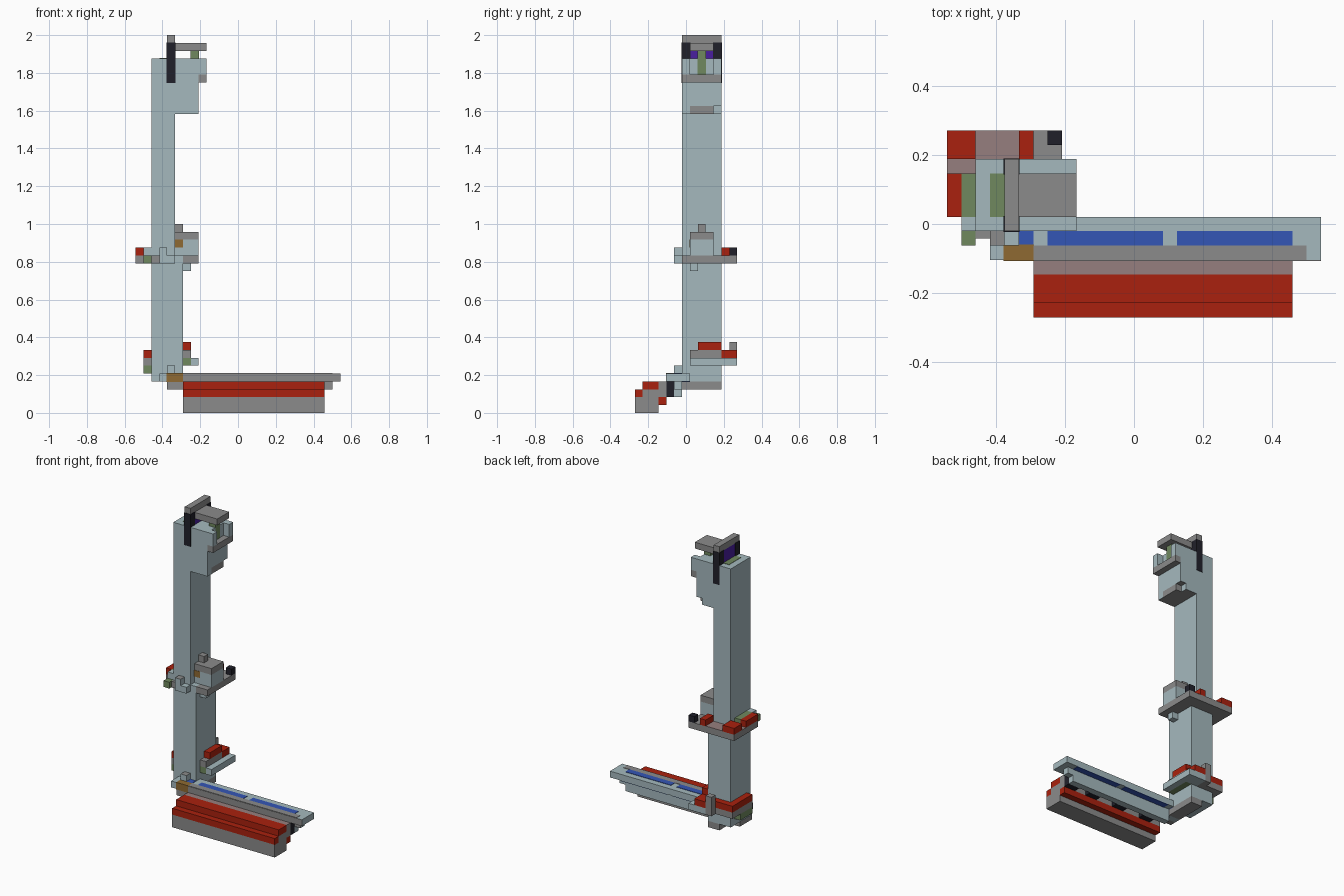
import bpy
import bmesh
from mathutils import Vector

if "Cube" in bpy.data.objects:
    bpy.data.objects.remove(bpy.data.objects["Cube"], do_unlink=True)

UNIT = 2 / 48                      # one grid cell
ORIGIN = Vector((13, 6.5, 0))      # grid point that lands on the centre


def linear(c):
    return c / 12.92 if c <= 0.04045 else ((c + 0.055) / 1.055) ** 2.4


def material(name, hex_code):
    rgb = [linear(int(hex_code[i:i + 2], 16) / 255) for i in (0, 2, 4)]
    mat = bpy.data.materials.new(name)
    mat.use_nodes = True
    mat.diffuse_color = (*rgb, 1)
    mat.node_tree.nodes["Principled BSDF"].inputs["Base Color"].default_value = (*rgb, 1)
    return mat


pale = material("pale blue", "A5B9BE")
grey = material("grey", "8B8B8B")
red = material("red", "AA210E")
mauve = material("mauve", "967F7E")
green = material("green", "70895F")
brown = material("brown", "8F6A32")
black = material("black", "20202A")
blue = material("blue", "3456B6")
purple = material("purple", "4A1FA0")

SIDES = {"right": (1, 0, 0), "left": (-1, 0, 0), "back": (0, 1, 0),
         "front": (0, -1, 0), "top": (0, 0, 1), "bottom": (0, 0, -1)}


def box(name, x, y, z, mat, pad=0, **sides):
    """Box between grid coordinates; named sides may take another colour."""
    low = Vector((x[0], y[0], z[0])) - Vector((pad, pad, pad))
    high = Vector((x[1], y[1], z[1])) + Vector((pad, pad, pad))
    bm = bmesh.new()
    bmesh.ops.create_cube(bm, size=1)
    for v in bm.verts:
        v.co = [(low[i] if v.co[i] < 0 else high[i]) - ORIGIN[i] for i in range(3)]
        v.co *= UNIT
    bm.normal_update()
    mesh = bpy.data.meshes.new(name)
    mesh.materials.append(mat)
    for side, colour in sides.items():
        mesh.materials.append(colour)
        for f in bm.faces:
            if f.normal.dot(Vector(SIDES[side])) > 0.9:
                f.material_index = len(mesh.materials) - 1
    bm.to_mesh(mesh)
    bm.free()
    obj = bpy.data.objects.new(name, mesh)
    bpy.context.collection.objects.link(obj)
    return obj


PAINT = 0.06  # thickness of painted plates in cells

# Column and foot
box("lower_column", (2, 6), (6, 11), (4, 20), pale)
box("upper_column", (2, 5), (6, 11), (20, 45), pale)
box("foot", (4, 6), (6, 11), (3, 4), grey)

# Head with prongs and ledge
box("head", (5, 7), (6, 11), (38, 45), pale, bottom=grey)
box("head_front", (7, 8), (6, 11), (39, 45), pale, bottom=grey)
box("head_lip", (7, 8), (7, 10), (38, 39), grey)
box("head_lip_corner", (7, 8), (6, 7), (38, 39), pale, bottom=grey)
box("head_ledge", (8, 9), (6, 11), (42, 43), grey, front=grey)
for name, y in (("front", 6), ("back", 10)):
    box(name + "_prong", (8, 9), (y, y + 1), (43, 45), pale)
    box(name + "_strap", (4, 5), (y, y + 1), (42, 47), black, PAINT)

# Cap
box("cap_bar", (4, 5), (6, 11), (47, 48), grey)
box("cap_slab", (5, 9), (7, 10), (46, 47), grey)
box("cap_core", (4, 5), (7, 10), (45, 47), purple)
box("cap_post", (7, 8), (8, 9), (43, 46), green, PAINT)
box("column_top_patch", (3, 4), (7, 10), (45, 45 + PAINT), green)

# Middle collar
box("collar_right", (6, 8), (6, 11), (19, 20), grey)
box("collar_back", (0, 8), (11, 13), (19, 20), grey)
box("collar_left", (0, 2), (7, 11), (19, 20), grey, top=mauve)
box("collar_back_inlay", (2, 5), (11, 13), (20, 20 + PAINT), mauve)
box("collar_back_red", (5, 6), (11, 13), (20, 21), red)
box("collar_corner_red", (0, 2), (11, 13), (20, 21), red)
box("collar_left_red", (0, 1), (7, 10), (20, 21), red)
box("collar_left_green", (1, 2), (7, 10), (20, 21), green)
box("collar_black_knob", (7, 8), (12, 13), (20, 21), black)
box("collar_left_corner", (1, 2), (6, 7), (19, 21), pale)
box("collar_front_green", (1, 2), (5, 6), (19, 20), green, bottom=grey)
box("collar_front_band", (2, 3), (5.5, 6), (19, 20), grey)
box("collar_front_block", (3, 5), (5, 6), (19, 20), pale, bottom=grey)
box("collar_front_knob", (3, 4), (5, 6), (20, 21), pale, top=grey)
box("collar_lower_tab", (6, 7), (7, 8), (18, 19), pale)

# Box on the collar
box("collar_box", (5, 8), (7, 10), (20, 22), pale)
box("collar_box_lid", (5, 8), (7, 10), (22, 23), grey)
box("collar_box_knob", (5, 6), (8, 9), (23, 24), grey)
box("collar_box_latch", (5, 6), (7 - PAINT, 7), (21, 22), brown)

# Lower collar
box("low_right_green", (6, 7), (7, 11), (6, 7), green)
box("low_right_step", (7, 8), (7, 11), (6, 7), pale)
box("low_right_band", (6, 7), (7, 11), (7, 8), grey)
box("low_right_red", (6, 7), (8, 11), (8, 9), red)
box("low_back_step", (5, 8), (11, 13), (6, 7), pale)
box("low_back_red", (5, 7), (11, 13), (7, 8), red)
box("low_back_post", (4, 5), (12, 13), (6, 9), grey)
box("low_back_band", (1, 5), (11, 12), (6, 7), grey)
box("low_back_red_band", (1, 5), (11, 12), (7, 8), red)
box("low_left_band", (1, 2), (7, 11), (6, 7), grey)
box("low_left_red", (1, 2), (7, 11), (7, 8), red)
box("low_left_green", (1, 2), (7, 10), (5, 6), green)

# Long rail with stripes
box("rail", (3, 26), (4, 7), (4, 5), pale)
box("rail_front_face", (6, 26), (4 - PAINT, 4), (4, 5), grey)
box("rail_top_stripe", (6, 25), (4, 5), (5, 5 + PAINT), grey)
box("rail_brown_corner", (4, 6), (4, 5), (4, 5), brown, PAINT)
for x in ((5, 6), (7, 15), (16, 24)):
    box("rail_blue_stripe", x, (5, 6), (5, 5 + PAINT), blue)
    box("rail_blue_underside", x, (6, 7), (4 - PAINT, 4), blue)
box("rail_knob", (4, 5), (5, 6), (5, 6), pale, top=grey)
box("rail_under_step", (4, 25), (5, 6), (3, 4), pale, front=grey, right=pale)
box("rail_keel", (6, 24), (5, 6), (2, 3), pale)
box("rail_bracket", (4, 6), (4, 5), (3, 4), grey)
for x in (8, 13, 18, 22):
    box("black_clip", (x, x + 2), (4, 5), (2, 4), black)

# Low red bar in front of the rail
box("bar_base", (6, 24), (0, 3), (0, 2), grey)
box("bar_red_front", (6, 24), (0, 1), (2, 3), red)
box("bar_core", (6, 24), (1, 3), (2, 3), grey)
box("bar_red_top", (6, 24), (1, 3), (3, 4), red)
box("bar_back", (6, 24), (3, 4), (2, 4), grey, top=mauve)
box("bar_red_underside", (6, 24), (3, 4), (1, 2), red)
